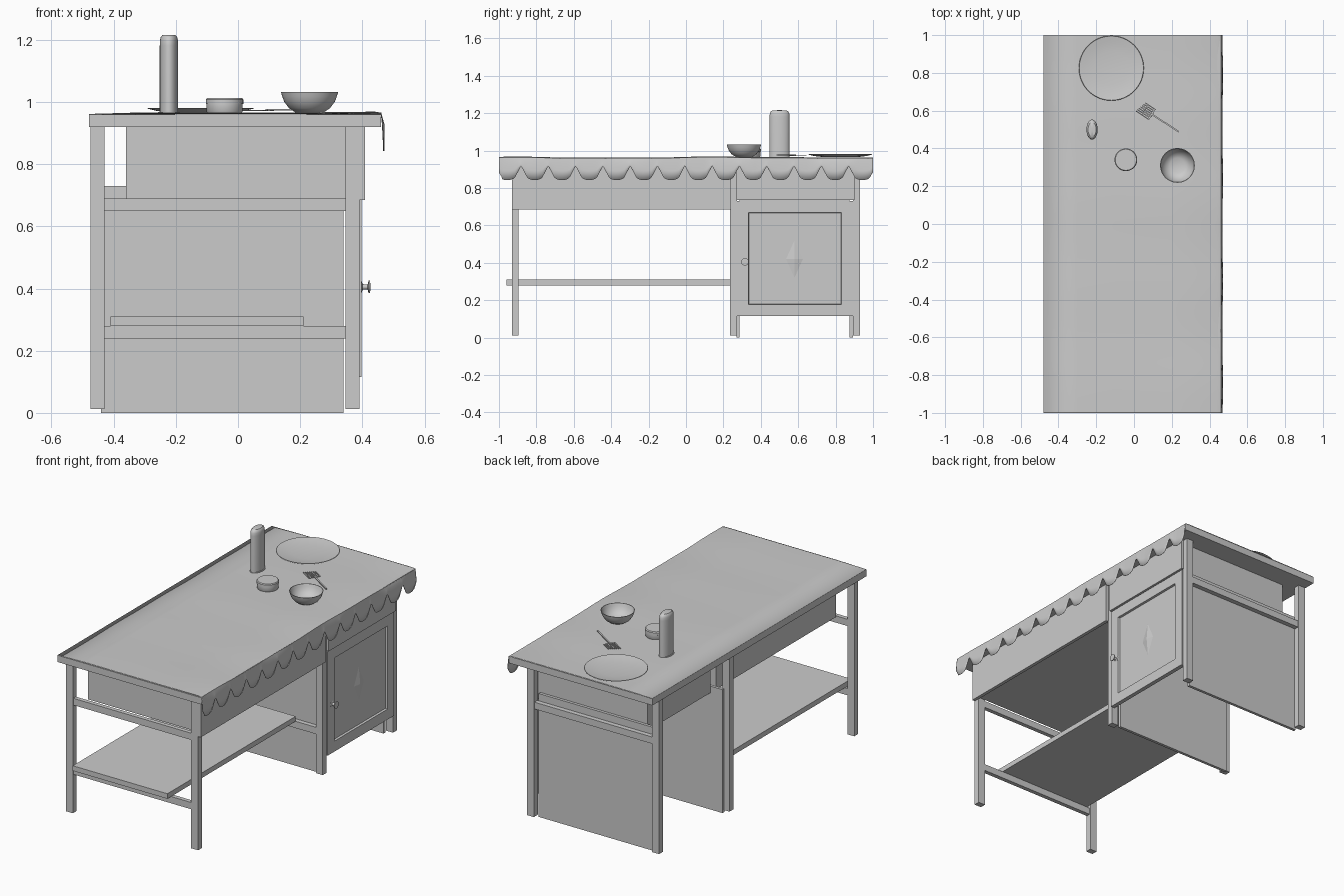
import bpy, bmesh, math
from mathutils import Vector, Matrix

if "Cube" in bpy.data.objects:
    bpy.data.objects.remove(bpy.data.objects["Cube"])


def finish(name, bm, smooth=False):
    bmesh.ops.recalc_face_normals(bm, faces=bm.faces)
    me = bpy.data.meshes.new(name)
    bm.to_mesh(me)
    bm.free()
    ob = bpy.data.objects.new(name, me)
    bpy.context.collection.objects.link(ob)
    if smooth:
        bpy.context.view_layer.objects.active = ob
        for o in bpy.context.selected_objects:
            o.select_set(False)
        ob.select_set(True)
        bpy.ops.object.shade_smooth_by_angle(angle=math.radians(35))
    return ob


def box_bm(x, y, z):
    """Box from (min, max) pairs on each axis."""
    bm = bmesh.new()
    bmesh.ops.create_cube(bm, size=1)
    for v in bm.verts:
        v.co = Vector((a + (b - a) * (c + 0.5) for (a, b), c in zip((x, y, z), v.co)))
    return bm


def box(name, x, y, z):
    return finish(name, box_bm(x, y, z))


def lathe(name, profile, loc, n=48, scale=(1, 1, 1), rot=None):
    """Spin an (r, z) profile about z."""
    bm = bmesh.new()
    vs = [bm.verts.new((r, 0, z)) for r, z in profile]
    edges = [bm.edges.new(p) for p in zip(vs, vs[1:])]
    bmesh.ops.spin(bm, geom=vs + edges, cent=(0, 0, 0), axis=(0, 0, 1),
                   angle=2 * math.pi, steps=n, use_merge=True)
    bmesh.ops.remove_doubles(bm, verts=bm.verts, dist=1e-5)
    m = Matrix.Translation(loc) @ (rot or Matrix()) @ Matrix.Diagonal((*scale, 1))
    bmesh.ops.transform(bm, matrix=m, verts=bm.verts)
    return finish(name, bm, True)


# Table top
box("table_top", (-0.48, 0.46), (-1, 1), (0.92, 0.96))

# Legs: three pairs
LEG_Y = {"front": (-0.93, -0.895), "middle": (0.235, 0.272), "rear": (0.892, 0.93)}
for pos, y in LEG_Y.items():
    box(pos + "_leg_left", (-0.475, -0.43), y, (0.012, 0.92))
    box(pos + "_leg_right", (0.345, 0.39), y, (0.012, 0.92))
    # Cross rails between each pair
    ry = (y[0] + 0.005, y[1] - 0.005)
    box(pos + "_upper_rail", (-0.43, 0.345), ry, (0.65, 0.69))
    if pos != "rear":
        box(pos + "_lower_rail", (-0.43, 0.345), ry, (0.24, 0.28))

# Low shelf
box("shelf", (-0.41, 0.21), (-0.96, 0.24), (0.28, 0.31))

# Drawer boxes and fronts under the top
box("long_drawer", (-0.36, 0.39), (-0.89, 0.235), (0.69, 0.92))
box("long_drawer_front", (0.388, 0.408), (-0.93, 0.24), (0.685, 0.92))
box("cabinet_drawer", (-0.36, 0.39), (0.287, 0.873), (0.69, 0.92))
box("cabinet_drawer_front", (0.385, 0.405), (0.27, 0.9), (0.735, 0.92))

# Cabinet side panels
box("cabinet_panel_inner", (-0.44, 0.34), (0.27, 0.287), (0, 0.73))
box("cabinet_panel_outer", (-0.44, 0.34), (0.875, 0.892), (0, 0.73))

# Door with sunken panel
bm = box_bm((0.372, 0.397), (0.272, 0.892), (0.115, 0.73))
face = max(bm.faces, key=lambda f: f.calc_center_median().x)
bmesh.ops.inset_region(bm, faces=[face], thickness=0.087)
bmesh.ops.inset_region(bm, faces=[face], thickness=0.004, depth=-0.012)
finish("door", bm)

# Diamond ornament on the door
bm = bmesh.new()
ring = [bm.verts.new((0.385, 0.58 + dy, 0.42 + dz))
        for dy, dz in ((-0.045, 0), (0, -0.1), (0.045, 0), (0, 0.1))]
tip = bm.verts.new((0.394, 0.58, 0.42))
for a, b in zip(ring, ring[1:] + ring[:1]):
    bm.faces.new((a, b, tip))
bm.faces.new(ring)
finish("door_diamond", bm)

# Door knob
lathe("door_knob", [(0, 0), (0.018, 0), (0.018, 0.003), (0.009, 0.006), (0.008, 0.022),
                    (0.02, 0.025), (0.02, 0.03), (0, 0.031)],
      (0.395, 0.315, 0.405), 24, rot=Matrix.Rotation(math.pi / 2, 4, 'Y'))


# Tablecloth with a scalloped hanging edge
def hem(y):
    """Lower edge height: sharp notches between rounded lobes."""
    t = ((y + 0.882) / 0.146) % 1
    d = abs(2 * t - 1)                    # 0 at lobe centre, 1 at notch
    if d < 0.6:
        return 0.868 - 0.026 * math.sqrt(1 - (d / 0.62) ** 2)
    return 0.862 + 0.056 * (d - 0.6) / 0.4


bm = bmesh.new()
rows = []
for i in range(329):
    y = -1 + 2 * i / 328
    wave = 0.003 * math.sin(5 * y + 0.6) + 0.0015 * math.sin(13 * y)
    sway = 0.006 * max(0, math.sin(11.5 * y - 1.2))
    low = hem(y)
    if abs(y) > 0.985:                     # rounded end corners
        low = max(low, 0.86 + (abs(y) - 0.985) * 1.5)
    pts = [(-0.48, 0.9615)]
    pts += [(x, 0.9645 + wave * k) for x, k in ((-0.3, 0.5), (-0.1, 0.4), (0.2, 0.4), (0.44, 1))]
    pts += [(0.461, 0.961 + wave), (0.464 + sway * 0.6, 0.94)]
    pts += [(0.467 + sway * 0.7, 0.94 + (low - 0.94) * 0.5), (0.469 + sway * 0.4, low)]
    rows.append([bm.verts.new((x, y, z)) for x, z in pts])
for a, b in zip(rows, rows[1:]):
    for j in range(len(a) - 1):
        bm.faces.new((a[j], a[j + 1], b[j + 1], b[j]))
cloth = finish("tablecloth", bm, True)
mod = cloth.modifiers.new("thickness", 'SOLIDIFY')
mod.thickness = 0.002

# Plate
lathe("plate", [(0, 0.004), (0.09, 0.005), (0.14, 0.011), (0.17, 0.016), (0.172, 0.014),
                (0.14, 0.006), (0.09, 0), (0, 0)], (-0.12, 0.825, 0.965), 64)

# Bowl
outer = [(0, 0), (0.045, 0), (0.066, 0.014), (0.081, 0.034), (0.088, 0.052), (0.092, 0.066)]
inner = [(0.089, 0.066), (0.084, 0.052), (0.076, 0.034), (0.06, 0.016), (0.04, 0.006), (0, 0.005)]
lathe("bowl", outer + inner, (0.23, 0.31, 0.966), 48)

# Round tin with lid
lathe("tin", [(0, 0), (0.056, 0), (0.058, 0.003), (0.058, 0.027), (0.06, 0.028), (0.06, 0.042),
              (0.056, 0.047), (0, 0.047)], (-0.043, 0.34, 0.966), 40)

# Tall oval grater
lathe("grater", [(0, 0), (0.053, 0), (0.053, 0.215), (0.052, 0.232), (0.047, 0.243),
                 (0.038, 0.249), (0, 0.25)], (-0.222, 0.5, 0.966), 40, (0.56, 1, 1))
lathe("grater_base", [(0, 0), (0.057, 0), (0.057, 0.003), (0, 0.003)],
      (-0.222, 0.5, 0.965), 40, (0.62, 0.95, 1))

# Slotted server: handle, tines and cross bars
place = Matrix.Translation((0.065, 0.6, 0.971)) @ Matrix.Rotation(math.radians(-33), 4, 'Z')
parts = [("server_handle", (0.03, 0.205), (-0.004, 0.004), (0.002, 0.007))]
for i in range(7):
    y = (i - 3) * 0.0105
    parts.append((f"server_tine_{i}", (-0.045 + 0.003 * i, 0.045 - 0.3 * abs(y)),
                  (y - 0.0028, y + 0.0028), (0, 0.003)))
parts.append(("server_bar_inner", (0.03, 0.038), (-0.034, 0.034), (0, 0.003)))
parts.append(("server_bar_outer", (-0.01, -0.005), (-0.034, 0.034), (0, 0.003)))
for name, x, y, z in parts:
    box(name, x, y, z).matrix_world = place
